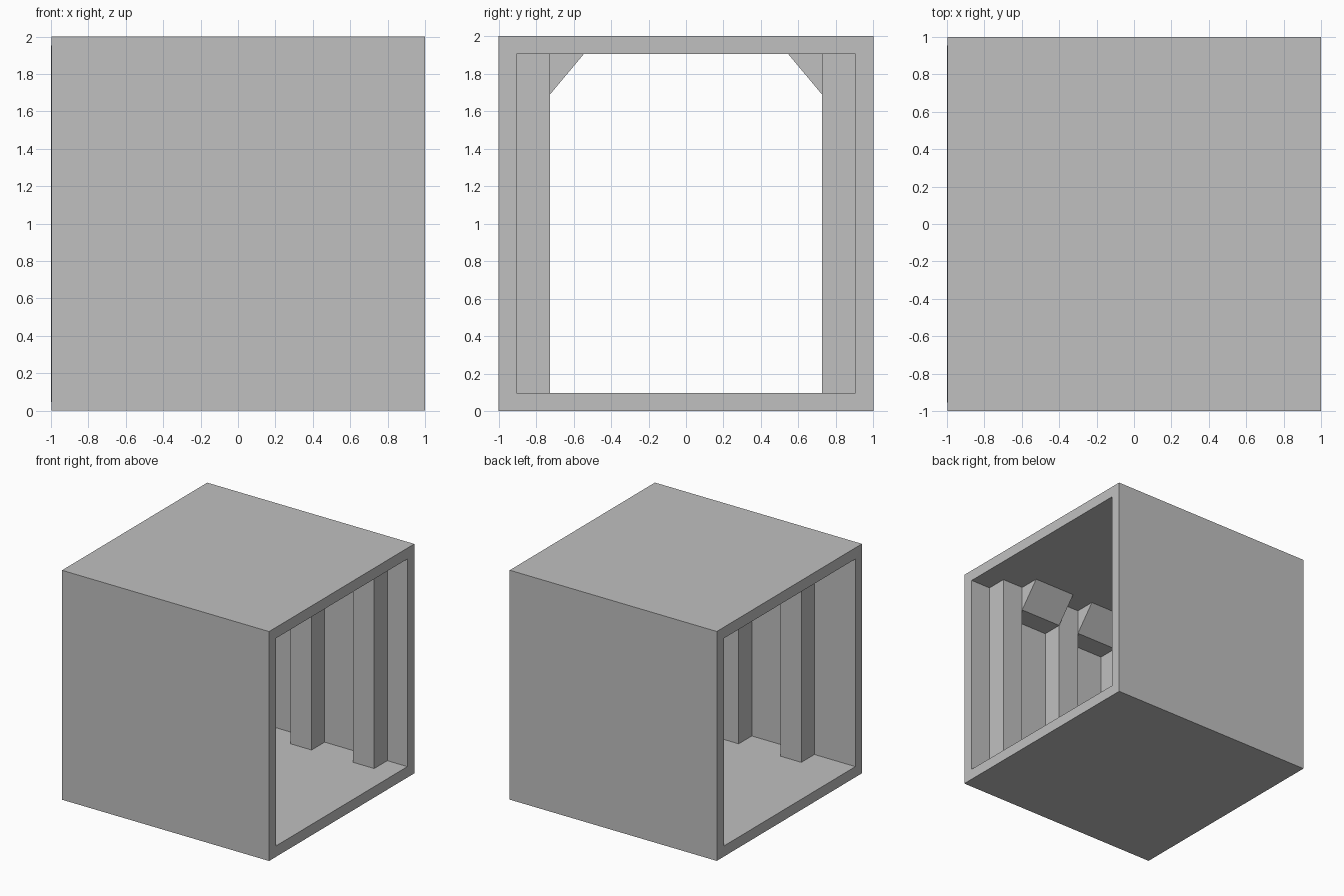
import bpy, bmesh

cube = bpy.data.objects.get("Cube")
if cube:
    bpy.data.objects.remove(cube, do_unlink=True)

GREY = (0.527, 0.527, 0.527, 1)
mat = bpy.data.materials.new("plain grey")
mat.use_nodes = True
mat.diffuse_color = GREY
mat.node_tree.nodes["Principled BSDF"].inputs["Base Color"].default_value = GREY

OPEN = 0.905          # half size of the opening
FLOOR, CEILING = 1 - OPEN, 1 + OPEN
RIB_Y = 0.725         # inner face of the ribs
BRACE_Y, BRACE_Z = 0.545, 1.69
RIB_W, PITCH = 0.203, 0.604
RIB_X = [-0.605 + PITCH * i for i in range(3)]


def finish(name, bm):
    bmesh.ops.recalc_face_normals(bm, faces=bm.faces)
    mesh = bpy.data.meshes.new(name)
    bm.to_mesh(mesh)
    bm.free()
    mesh.materials.append(mat)
    obj = bpy.data.objects.new(name, mesh)
    bpy.context.collection.objects.link(obj)


def prism(name, profile, x0, x1):
    """Extrude a (y, z) profile along x."""
    bm = bmesh.new()
    face = bm.faces.new([bm.verts.new((x0, y, z)) for y, z in profile])
    new = bmesh.ops.extrude_face_region(bm, geom=[face])["geom"]
    verts = [v for v in new if isinstance(v, bmesh.types.BMVert)]
    bmesh.ops.translate(bm, verts=verts, vec=(x1 - x0, 0, 0))
    finish(name, bm)


# Square tube, open at both ends, inner rim slightly proud at one end
bm = bmesh.new()
rings = []
for x, r in ((-0.997, 1), (1, 1), (1, OPEN), (-1, OPEN)):
    rings.append([bm.verts.new((x, y * r, 1 + z * r))
                  for y, z in ((-1, -1), (1, -1), (1, 1), (-1, 1))])
for a, b in zip(rings, rings[1:] + rings[:1]):
    for i in range(4):
        j = (i + 1) % 4
        bm.faces.new((a[i], a[j], b[j], b[i]))
finish("box_shell", bm)

# Wall ribs with sloped braces under the ceiling between them
for side, s in (("front", -1), ("back", 1)):
    rib = [(s * OPEN, FLOOR), (s * RIB_Y, FLOOR),
           (s * RIB_Y, CEILING), (s * OPEN, CEILING)]
    brace = [(s * OPEN, BRACE_Z), (s * RIB_Y, BRACE_Z),
             (s * BRACE_Y, CEILING), (s * OPEN, CEILING)]
    for i, x in enumerate(RIB_X):
        prism(f"{side}_rib_{i + 1}", rib, x, x + RIB_W)
        if i < 2:
            prism(f"{side}_brace_{i + 1}", brace, x + RIB_W, x + PITCH)
